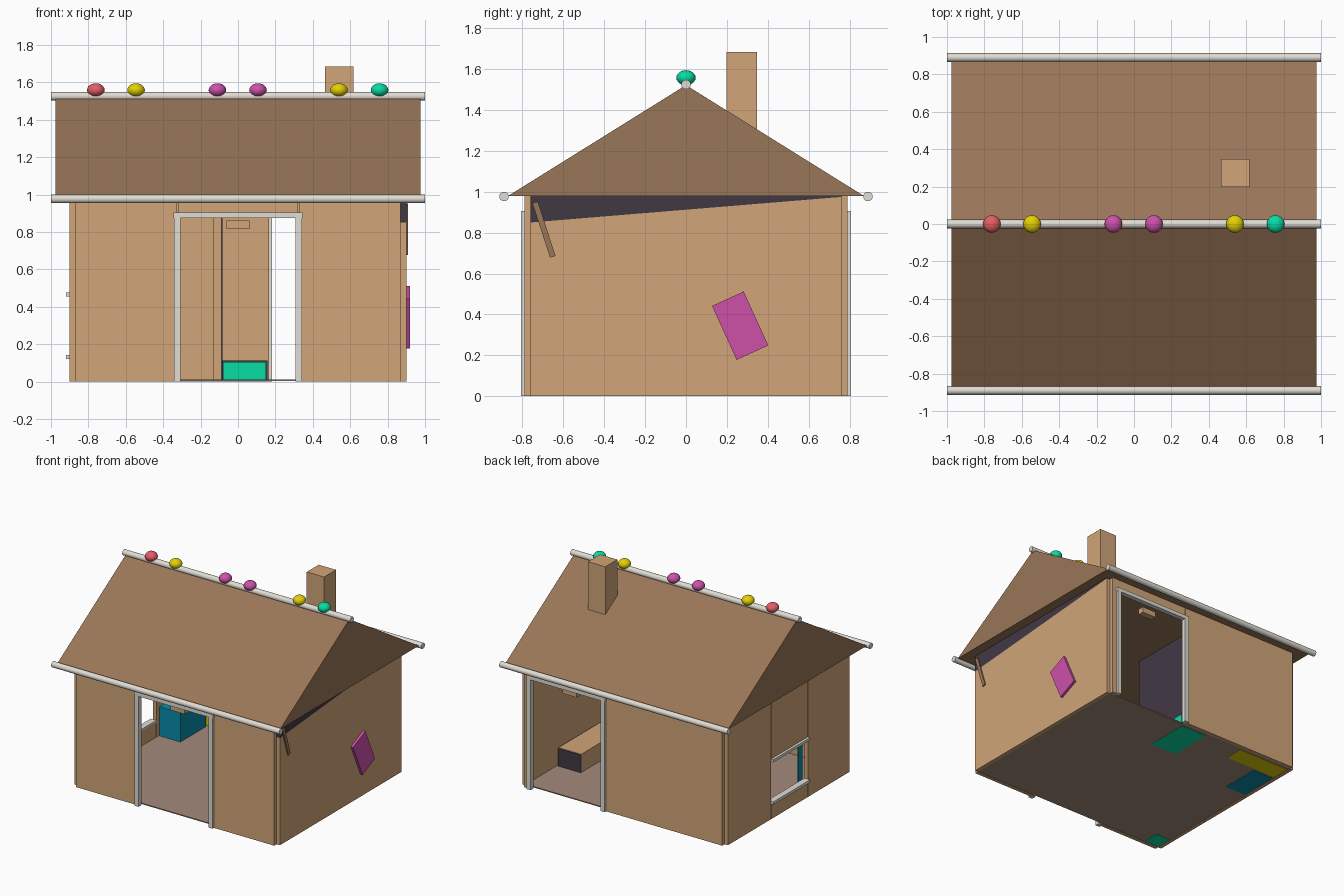
import bpy, math
from mathutils import Matrix

cube = bpy.data.objects.get("Cube")
if cube:
    bpy.data.objects.remove(cube, do_unlink=True)


def material(name, r, g, b):
    """Flat colour given in 0-255 display values, stored as linear."""
    def lin(v):
        v /= 255
        return v / 12.92 if v < 0.04 else ((v + 0.055) / 1.055) ** 2.4
    col = (lin(r), lin(g), lin(b), 1)
    m = bpy.data.materials.new(name)
    m.use_nodes = True
    m.diffuse_color = col
    m.node_tree.nodes["Principled BSDF"].inputs["Base Color"].default_value = col
    return m


WALL = material("tan cardboard", 209, 165, 120)
ROOF = material("brown cardboard", 153, 118, 88)
POLE = material("light grey", 224, 221, 212)
RED = material("soft red", 228, 93, 102)
YELLOW = material("yellow", 228, 208, 5)
PINK = material("magenta", 205, 81, 169)
TEAL = material("teal green", 8, 220, 163)
BLUE = material("blue", 8, 140, 170)
DARK = material("dark purple", 66, 56, 68)
FLOOR = material("floor brown", 163, 138, 122)


def add_mesh(name, verts, faces, mat):
    me = bpy.data.meshes.new(name)
    me.from_pydata(verts, [], faces)
    me.materials.append(mat)
    ob = bpy.data.objects.new(name, me)
    bpy.context.collection.objects.link(ob)
    return ob


def prism_x(name, profile, x0, x1, mat):
    """Extrude a (y, z) outline, counter-clockwise seen from +x, along x."""
    n = len(profile)
    verts = [(x, y, z) for x in (x0, x1) for y, z in profile]
    faces = [tuple(reversed(range(n))), tuple(range(n, 2 * n))]
    faces += [(i, (i + 1) % n, (i + 1) % n + n, i + n) for i in range(n)]
    return add_mesh(name, verts, faces, mat)


def box(name, x0, x1, y0, y1, z0, z1, mat):
    return prism_x(name, [(y0, z0), (y1, z0), (y1, z1), (y0, z1)], x0, x1, mat)


def tilted_plate(name, y, z, width, height, angle, x0, x1, mat):
    w, h = width / 2, height / 2
    ob = box(name, x0, x1, -w, w, -h, h, mat)
    ob.data.transform(Matrix.Translation((0, y, z)) @ Matrix.Rotation(angle, 4, "X"))


def pole(name, y, z):
    bpy.ops.mesh.primitive_cylinder_add(vertices=16, radius=0.023, depth=2,
                                        location=(0, y, z), rotation=(0, math.pi / 2, 0))
    ob = bpy.context.object
    ob.name = name
    ob.data.materials.append(POLE)
    bpy.ops.object.shade_smooth_by_angle()


X, Y, TOP, T = 0.90, 0.79, 0.98, 0.03      # outer half sizes, wall height, thickness
XI, YI = X - T, Y - T
GAP = 0.004                                # slit between neighbouring panels

# floor, between the walls
box("floor", -XI, XI, -YI, YI, 0.002, 0.01, FLOOR)

# front and back walls, each with a framed doorway; the corners stay notched
for name, s, cx in (("front", -1, 0.0), ("back", 1, 0.49)):
    y0, y1 = sorted((s * YI, s * Y))
    a, b = cx - 0.325, cx + 0.325
    box(name + "_wall_a", -XI, a, y0, y1, 0, TOP, WALL)
    box(name + "_wall_b", b, XI, y0, y1, 0, TOP, WALL)
    box(name + "_wall_over_door", a + GAP, b - GAP, y0, y1, 0.89, TOP, WALL)
    f0, f1 = sorted((s * (YI + 0.01), s * (Y + 0.018)))
    for side, px in (("a", a), ("b", b)):
        box(f"{name}_door_post_{side}", px - 0.018, px + 0.018, f0, f1, 0, 0.875, POLE)
    box(name + "_door_lintel", a - 0.02, b + 0.02, f0, f1, 0.875, 0.905, POLE)
    h0, h1 = sorted((s * (YI - 0.05), s * YI))
    box(name + "_door_plaque", cx - 0.062, cx + 0.062, h0, h1, 0.815, 0.86, WALL)

# left wall with slanted top, dark wedge above it, loose strip and tilted sign
prism_x("left_wall", [(-YI, 0), (YI, 0), (YI, 0.975), (-YI, 0.85)], XI, X, WALL)
prism_x("left_wall_wedge", [(-YI, 0.85), (YI, 0.975), (YI, TOP), (-YI, TOP)], XI, X, DARK)
tilted_plate("loose_strip", -0.695, 0.815, 0.028, 0.28, math.radians(18), X, X + 0.009, ROOF)
tilted_plate("tilted_sign", 0.265, 0.345, 0.17, 0.29, math.radians(24.5), X, X + 0.02, PINK)

# right wall around a window opening
W0, W1, WZ0, WZ1 = -0.24, 0.22, 0.13, 0.465
box("right_wall_front", -X, -XI, -YI, W0, 0, TOP, WALL)
box("right_wall_back", -X, -XI, W1, YI, 0, TOP, WALL)
box("right_wall_below_window", -X, -XI, W0 + GAP, W1 - GAP, 0, WZ0, WALL)
box("right_wall_above_window", -X, -XI, W0 + GAP, W1 - GAP, WZ1, TOP, WALL)
for name, z in (("sill", WZ0), ("head", WZ1)):
    box("window_" + name, -X - 0.02, -XI, W0, W1, z - 0.01, z + 0.012, POLE)
box("window_curtain", -XI, -XI + 0.008, -0.22, -0.165, 0.14, 0.42, BLUE)

# interior partition, dark on its left side
box("partition", -0.13, -0.09, -0.04, YI, 0.01, TOP, WALL)
box("partition_lining", -0.09, -0.084, -0.04, YI, 0.01, TOP, DARK)

# furniture
box("bench", 0.66, 0.86, -0.25, 0.37, 0.01, 0.155, WALL)
box("bench_end_panel", 0.66, 0.86, 0.37, 0.375, 0.01, 0.15, DARK)
box("teal_box", -0.08, 0.15, 0.38, 0.735, 0, 0.105, TEAL)
box("teal_box_back", -0.084, 0.157, 0.735, 0.745, 0.01, 0.113, DARK)
box("yellow_box", -0.86, -0.41, 0.59, 0.74, 0, 0.13, YELLOW)
box("blue_cabinet", -0.865, -0.68, 0.25, 0.57, 0, 0.24, BLUE)
box("corner_box", -0.865, -0.74, -0.75, -0.62, 0, 0.10, TEAL)

# roof, poles and chimney
prism_x("roof", [(-0.87, TOP), (0.87, TOP), (0, 1.522)], -0.977, 0.977, ROOF)
pole("ridge_pole", 0, 1.525)
pole("front_eave_pole", -0.89, 0.977)
pole("back_eave_pole", 0.89, 0.977)
box("chimney", 0.465, 0.617, 0.197, 0.347, 1.25, 1.685, WALL)

# coloured balls along the ridge
balls = ((-0.76, RED), (-0.545, YELLOW), (-0.11, PINK),
         (0.107, PINK), (0.54, YELLOW), (0.757, TEAL))
for i, (x, mat) in enumerate(balls):
    bpy.ops.mesh.primitive_uv_sphere_add(segments=24, ring_count=12, radius=1, location=(x, 0, 1.558))
    ob = bpy.context.object
    ob.name = f"ridge_ball_{i + 1}"
    ob.scale = (0.047, 0.047, 0.037)
    ob.data.materials.append(mat)
    bpy.ops.object.shade_smooth()
